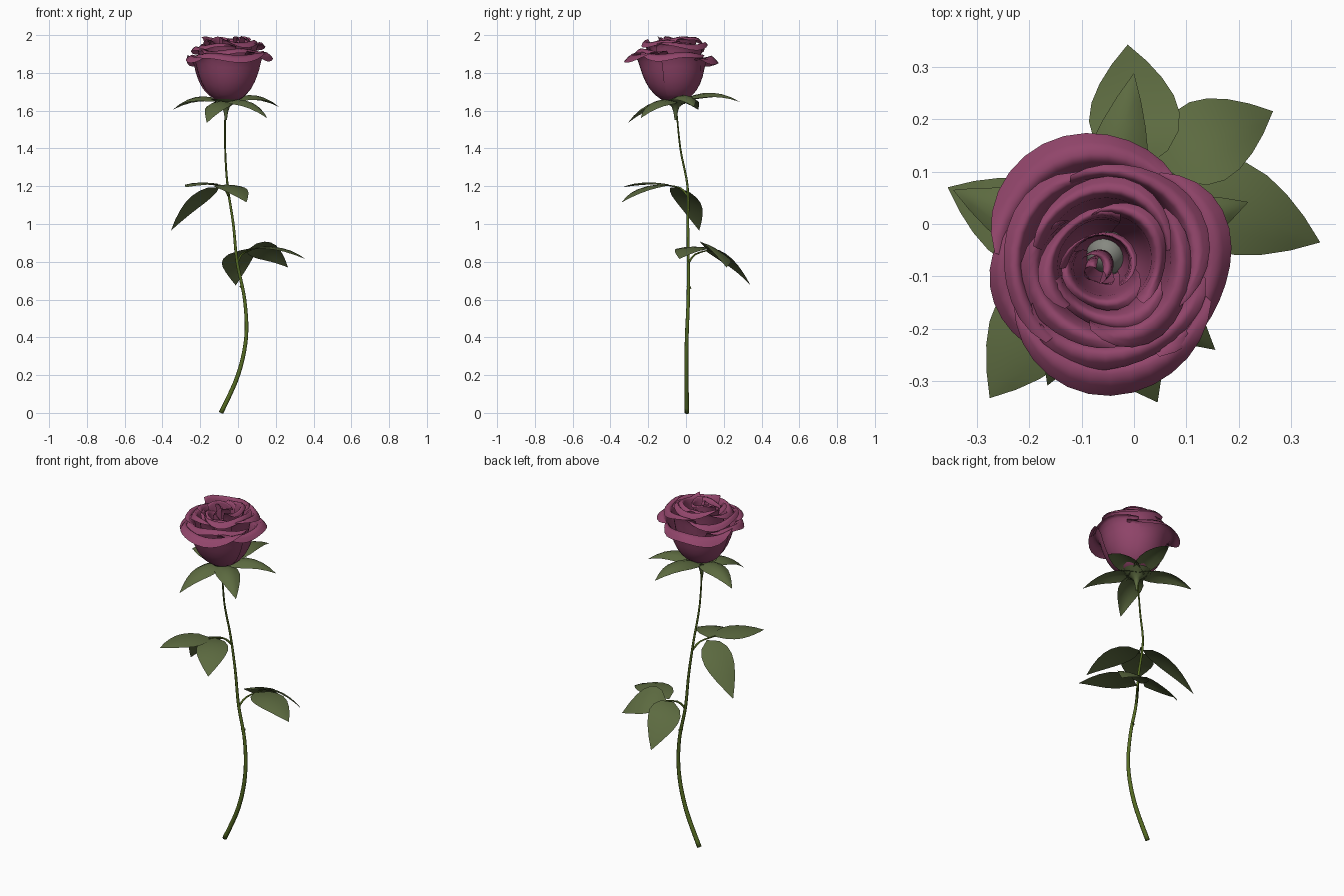
import bpy, bmesh, math
from mathutils import Vector

cube = bpy.data.objects.get("Cube")
if cube:
    bpy.data.objects.remove(cube, do_unlink=True)


def material(name, rgb):
    m = bpy.data.materials.new(name)
    m.use_nodes = True
    m.diffuse_color = (*rgb, 1)
    m.node_tree.nodes["Principled BSDF"].inputs["Base Color"].default_value = (*rgb, 1)
    return m


PINK = material("petal_pink", (0.285, 0.06, 0.146))
LEAF = material("leaf_green", (0.107, 0.144, 0.051))
STEM = material("stem_green", (0.09, 0.145, 0.016))
CORE = material("core_grey", (0.24, 0.25, 0.22))


def sheet(name, rows, mat, closed=False):
    """Smooth surface through a grid of points."""
    bm = bmesh.new()
    grid = [[bm.verts.new(p) for p in row] for row in rows]
    for a, b in zip(grid, grid[1:]):
        n = len(a)
        for i in range(n if closed else n - 1):
            j = (i + 1) % n
            bm.faces.new((a[i], a[j], b[j], b[i]))
    bmesh.ops.remove_doubles(bm, verts=bm.verts, dist=0.0005)
    for f in bm.faces:
        f.smooth = True
    me = bpy.data.meshes.new(name)
    bm.to_mesh(me)
    bm.free()
    me.materials.append(mat)
    ob = bpy.data.objects.new(name, me)
    bpy.context.collection.objects.link(ob)
    return ob


def lathe(name, x, y, prof, mat, sides=16):
    sheet(name, [[(x + r * math.cos(a), y + r * math.sin(a), z)
                  for a in (math.tau * k / sides for k in range(sides))] for r, z in prof],
          mat, closed=True)


def spline(pts, t):
    """Point on a smooth curve through pts, t from 0 to 1."""
    s = min(max(t, 0), 1) * (len(pts) - 1)
    i = min(int(s), len(pts) - 2)
    f = s - i
    p0, p1 = pts[max(i - 1, 0)], pts[i]
    p2, p3 = pts[i + 1], pts[min(i + 2, len(pts) - 1)]
    return 0.5 * (2 * p1 + (p2 - p0) * f + (2 * p0 - 5 * p1 + 4 * p2 - p3) * f ** 2
                  + (3 * p1 - p0 - 3 * p2 + p3) * f ** 3)


def tube(name, pts, r0, r1, mat, steps=24, sides=8):
    pts = [Vector(p) for p in pts]
    rows = []
    for k in range(steps + 1):
        t = k / steps
        c = spline(pts, t)
        d = (spline(pts, t + 0.01) - spline(pts, t - 0.01)).normalized()
        side = d.cross(Vector((0.3, 1, 0.1))).normalized()
        up = side.cross(d)
        r = r0 + (r1 - r0) * t
        rows.append([c + r * (math.cos(a) * side + math.sin(a) * up)
                     for a in (math.tau * i / sides for i in range(sides))])
    ob = sheet(name, rows, mat, closed=True)
    bm = bmesh.new()
    bm.from_mesh(ob.data)
    bmesh.ops.holes_fill(bm, edges=[e for e in bm.edges if e.is_boundary])
    bm.to_mesh(ob.data)
    bm.free()


def leaf(name, root, tip, width, arch, roll=0, base=0.0, droop=0.12, widest=0.78):
    """Pointed blade arching from root to tip, rolled about its length."""
    root, tip = Vector(root), Vector(tip)
    ctrl = (root + tip) / 2 + Vector((0, 0, 2 * arch))
    flat = (tip - root).cross(Vector((0, 0, 1))).normalized()
    a = math.radians(roll)
    side = flat * math.cos(a) + Vector((0, 0, math.sin(a)))
    rows = []
    for k in range(8):
        t = k / 7
        c = root * (1 - t) ** 2 + ctrl * 2 * t * (1 - t) + tip * t * t
        w = width / 2 * math.sin(math.pi * t ** widest) ** 0.9 if 0 < t < 1 else 0
        w = max(w, base * (1 - t))
        rows.append([c + side * w * u - Vector((0, 0, droop * w * u * u * min(1, 3 * t)))
                     for u in (-1, -0.5, 0, 0.5, 1)])
    sheet(name, rows, LEAF)


# Stem, leaf stalks and a thorn
tube("stem", [(-0.09, 0.005, 0), (0, 0.002, 0.2), (0.043, 0.004, 0.4), (0.035, 0.012, 0.6),
              (-0.005, 0.012, 0.8), (-0.025, 0.01, 1.0), (-0.055, 0.008, 1.2),
              (-0.068, -0.03, 1.4), (-0.068, -0.052, 1.62)], 0.0125, 0.004, STEM, 40)
tube("lower_stalk", [(-0.005, 0.01, 0.79), (0.02, 0.05, 0.84), (0.07, 0.125, 0.862)],
     0.007, 0.003, STEM, 6, 6)
tube("upper_stalk", [(-0.05, 0.008, 1.15), (-0.075, -0.03, 1.19), (-0.12, -0.1, 1.205)],
     0.007, 0.003, STEM, 6, 6)
tube("thorn", [(0.015, 0.01, 0.67), (0.027, 0.022, 0.665), (0.03, 0.027, 0.655)],
     0.009, 0.001, STEM, 3, 6)

# Leaves in two groups of three
for name, root, tip, width, arch, roll in [
    ("lower_leaf_side", (0.045, 0.115, 0.86), (0.265, 0.215, 0.77), 0.185, 0.05, 28),
    ("lower_leaf_back", (0.01, 0.1, 0.86), (-0.012, 0.342, 0.675), 0.18, 0.05, 15),
    ("lower_leaf_front", (0.05, 0.085, 0.86), (0.355, -0.035, 0.815), 0.18, 0.04, 0),
    ("upper_leaf_side", (-0.1, -0.05, 1.195), (-0.355, 0.07, 0.965), 0.17, 0.045, -12),
    ("upper_leaf_front", (-0.12, -0.09, 1.205), (-0.275, -0.332, 1.195), 0.175, 0.02, 0),
    ("upper_leaf_inner", (-0.1, -0.07, 1.2), (0.045, -0.34, 1.115), 0.17, 0.04, 0),
]:
    leaf(name, root, tip, width, arch, roll)

# Sepals and the cup under the flower
for i, tip in enumerate([(-0.345, 0.065, 1.605), (0.218, 0.042, 1.62), (0.155, -0.24, 1.56),
                         (-0.165, -0.308, 1.535), (0, 0.288, 1.645)]):
    leaf(f"sepal_{i + 1}", (-0.065, -0.055, 1.635), tip, 0.13, 0.055,
         base=0.05, droop=0.4, widest=0.7)
lathe("calyx", -0.064, -0.055,
      [(0.005, 1.55), (0.011, 1.59), (0.02, 1.62), (0.05, 1.642), (0.08, 1.662)], LEAF)

# Pale core glimpsed between the heart petals
lathe("flower_core", -0.05, -0.055,
      [(0.045, 1.67), (0.04, 1.72), (0.032, 1.75), (0.018, 1.765), (0, 1.77)], CORE)


def petal(name, angle, half, radius, top, curl, cx, cy, cols=14, steps=12):
    """Cupped petal leaning to (cx, cy), with a rim that rolls outwards."""
    body = top - 0.035 - 1.652
    prof = [Vector(p) for p in [
        (0.1 * radius, 1.652), (0.4 * radius, 1.662), (0.7 * radius, 1.652 + 0.3 * body),
        (0.89 * radius, 1.652 + 0.65 * body), (radius, top - 0.035),
        (radius + 0.45 * curl, top), (radius + curl, top - 0.6 * abs(curl))]]
    rows = []
    for k in range(steps + 1):
        v = k / steps
        row = []
        for i in range(cols + 1):
            u = 2 * i / cols - 1
            r, z = spline(prof, v * (1 - 0.17 * abs(u) ** 3))
            r += 0.009 * u * v + 0.008 * v ** 4 * math.sin(4 * u + angle)
            z += 0.011 * v ** 3 * math.sin(5 * u + 2 * angle)
            a = math.radians(angle + half * u * (0.8 + 0.2 * math.sin(math.pi * v * 0.7)))
            row.append((-0.055 + (cx + 0.055) * v + r * math.cos(a),
                        -0.06 + (cy + 0.06) * v + r * math.sin(a), z))
        rows.append(row)
    sheet(name, rows, PINK)


# Outer petals with wide rolled rims
for i, p in enumerate([(108, 68, 0.18, 1.885, 0.073), (0, 62, 0.178, 1.905, 0.058),
                       (272, 72, 0.18, 1.9, 0.06), (190, 60, 0.172, 1.89, 0.045)]):
    petal(f"outer_petal_{i + 1}", *p, -0.053, -0.08)

# Inner rings, tightening towards the off-centre heart
rings = [(3, 75, 0.155, 1.938, 0.045, 40, -0.052, -0.078),
         (3, 78, 0.122, 1.968, 0.042, 90, -0.05, -0.08),
         (3, 78, 0.09, 1.97, 0.032, 150, -0.052, -0.082),
         (2, 110, 0.057, 1.965, 0.018, 250, -0.066, -0.09),
         (2, 115, 0.028, 1.958, -0.008, 30, -0.07, -0.092)]
for n, (count, half, radius, top, curl, start, cx, cy) in enumerate(rings):
    for k in range(count):
        angle = start + 360 * k / count
        lift = 0.02 * math.sin(math.radians(angle + 30))
        petal(f"inner_petal_{n + 1}_{k + 1}", angle, half, radius, top + lift, curl, cx, cy)
